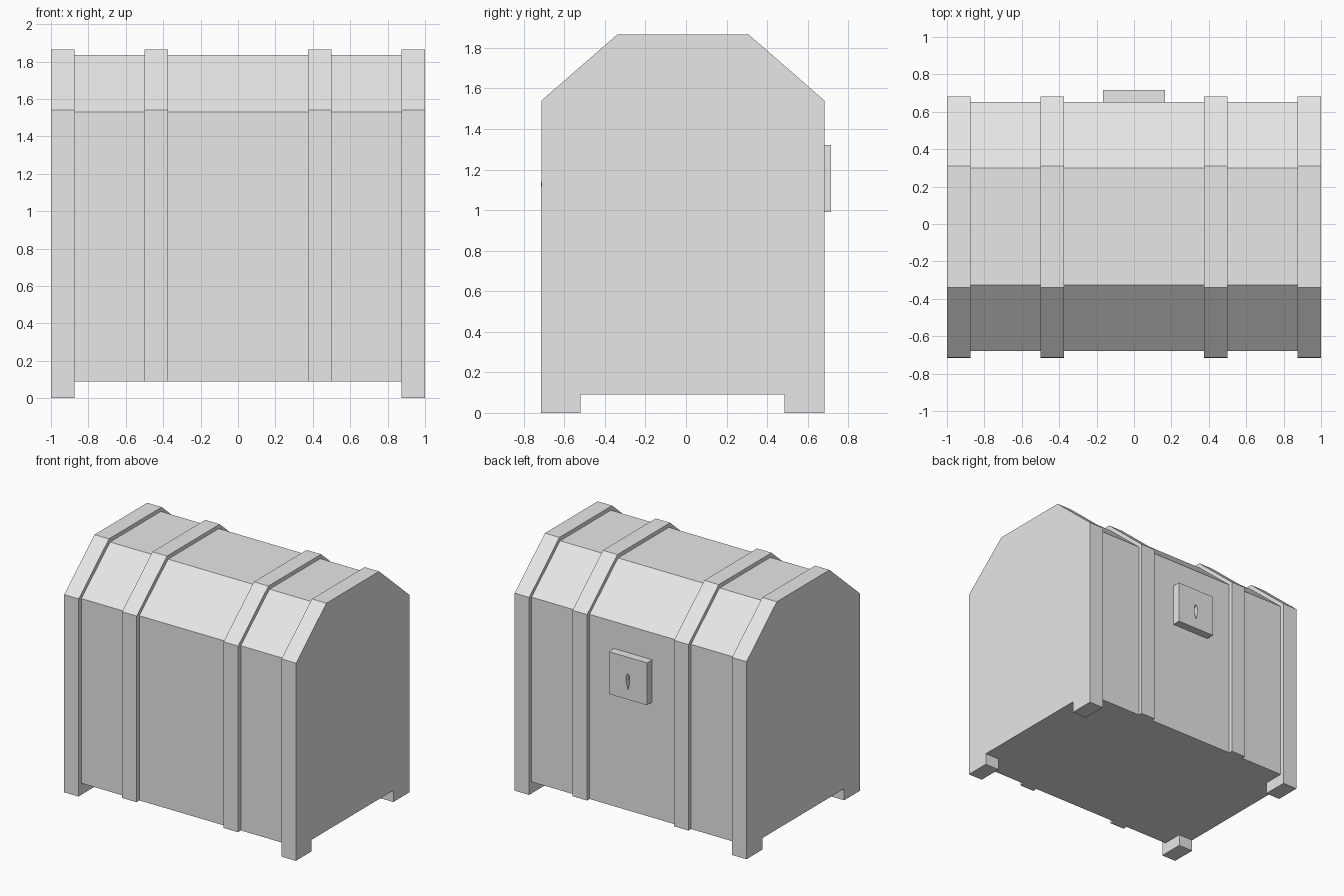
import bpy, bmesh

if "Cube" in bpy.data.objects:
    bpy.data.objects.remove(bpy.data.objects["Cube"])

# One plain grey for the whole chest
GREY = (0.8, 0.8, 0.8, 1.0)
grey = bpy.data.materials.new("plain_grey")
grey.use_nodes = True
grey.diffuse_color = GREY
grey.node_tree.nodes["Principled BSDF"].inputs["Base Color"].default_value = GREY


def extrude(name, outline, start, end, axis):
    """Extrude a flat outline along x (points are y, z) or y (points are x, z)."""
    place = (lambda p: (start, *p)) if axis == "x" else (lambda p: (p[0], start, p[1]))
    shift = (end - start, 0, 0) if axis == "x" else (0, end - start, 0)
    bm = bmesh.new()
    face = bm.faces.new([bm.verts.new(place(p)) for p in outline])
    result = bmesh.ops.extrude_face_region(bm, geom=[face], use_keep_orig=True)
    moved = [g for g in result["geom"] if isinstance(g, bmesh.types.BMVert)]
    bmesh.ops.translate(bm, verts=moved, vec=shift)
    bmesh.ops.recalc_face_normals(bm, faces=bm.faces)
    mesh = bpy.data.meshes.new(name)
    bm.to_mesh(mesh)
    bm.free()
    mesh.materials.append(grey)
    obj = bpy.data.objects.new(name, mesh)
    bpy.context.collection.objects.link(obj)
    return obj


FLOOR = 0.09  # underside of the box
shoulders = [(0.683, 1.54), (0.31, 1.865), (-0.34, 1.865), (-0.713, 1.54)]

# Box with its faceted lid
extrude("chest_body",
        [(-0.68, FLOOR), (0.652, FLOOR), (0.652, 1.53),
         (0.30, 1.835), (-0.325, 1.835), (-0.68, 1.53)],
        -0.9, 0.9, "x")

# Raised bands, and end panels with feet, on both sides
band = [(-0.716, FLOOR), (0.683, FLOOR)] + shoulders
end = [(-0.716, 0), (-0.52, 0), (-0.52, FLOOR),
       (0.485, FLOOR), (0.485, 0), (0.683, 0)] + shoulders
for side, sign in (("left", 1), ("right", -1)):
    extrude(side + "_band", band, sign * 0.375, sign * 0.5, "x")
    extrude(side + "_end_panel", end, sign * 0.875, sign, "x")

# Lock plate with a sunken teardrop keyhole
lock = extrude("lock_plate",
               [(-0.165, 0.99), (0.165, 0.99), (0.165, 1.32), (-0.165, 1.32)],
               0.64, 0.716, "y")
half = [(0.008, 1.185), (0.016, 1.165), (0.016, 1.14), (0.009, 1.10)]
keyhole = extrude("keyhole_cutter",
                  [(0, 1.19)] + half + [(0, 1.065)] + [(-x, z) for x, z in reversed(half)],
                  0.68, 0.75, "y")
keyhole.hide_render = True
cut = lock.modifiers.new("keyhole", "BOOLEAN")
cut.operation = "DIFFERENCE"
cut.solver = "EXACT"
cut.object = keyhole
bpy.context.view_layer.objects.active = lock
bpy.ops.object.modifier_apply(modifier=cut.name)
bpy.data.objects.remove(keyhole)
